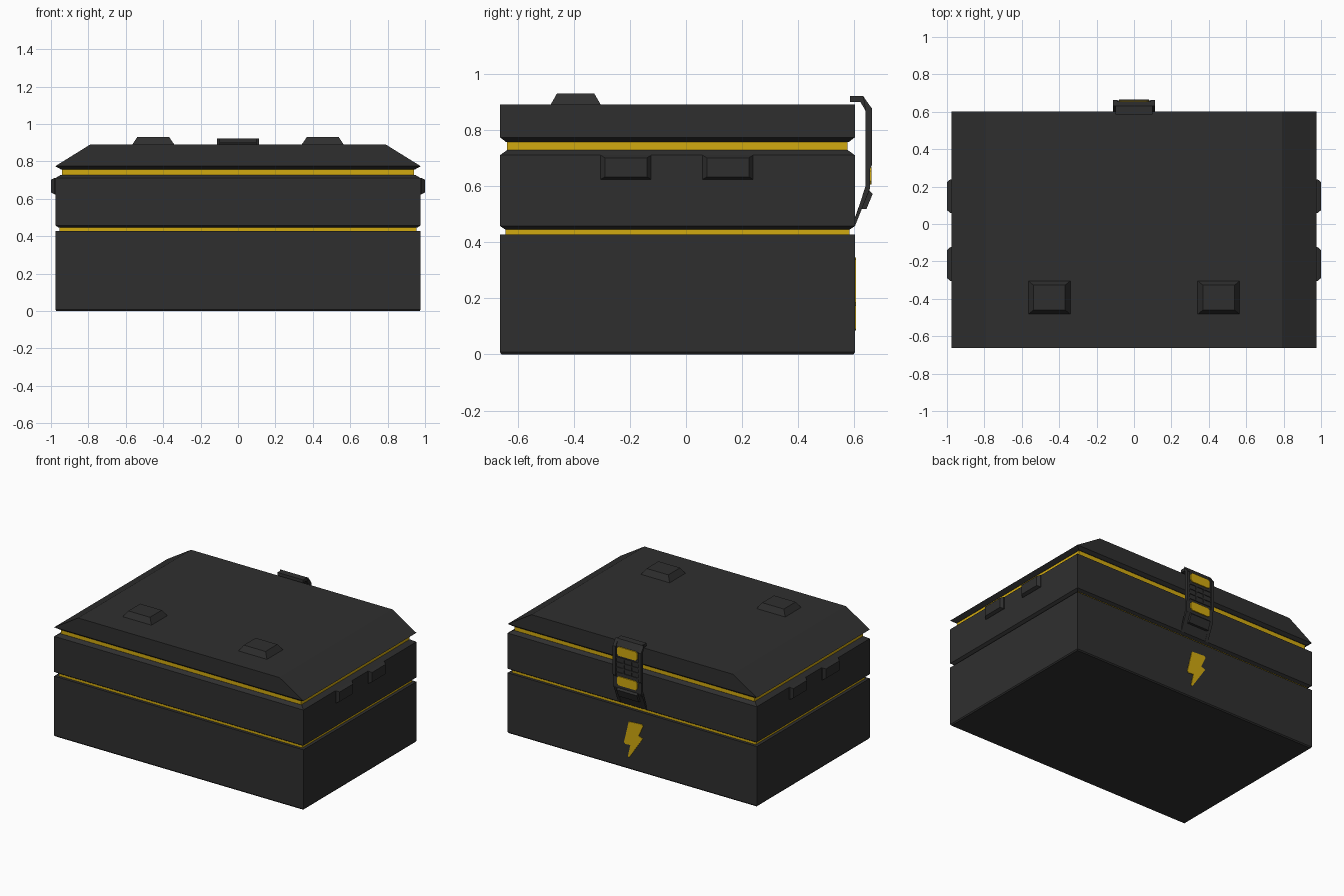
import bpy, bmesh

if "Cube" in bpy.data.objects:
    bpy.data.objects.remove(bpy.data.objects["Cube"])

def material(name, rgb):
    m = bpy.data.materials.new(name)
    m.diffuse_color = (*rgb, 1)
    m.use_nodes = True
    m.node_tree.nodes["Principled BSDF"].inputs["Base Color"].default_value = m.diffuse_color
    return m

DARK = material("charcoal", (0.028, 0.028, 0.028))
YELLOW = material("golden yellow", (0.64, 0.40, 0.005))

def finish(name, bm, mat):
    bmesh.ops.recalc_face_normals(bm, faces=bm.faces)
    mesh = bpy.data.meshes.new(name)
    bm.to_mesh(mesh)
    bm.free()
    mesh.materials.append(mat)
    ob = bpy.data.objects.new(name, mesh)
    bpy.context.collection.objects.link(ob)
    return ob

def loft(name, rings, mat):
    """Skin a list of equal-length point rings and cap both ends."""
    bm = bmesh.new()
    loops = [[bm.verts.new(p) for p in r] for r in rings]
    for a, b in zip(loops, loops[1:]):
        for i in range(len(a)):
            j = (i + 1) % len(a)
            bm.faces.new((a[i], a[j], b[j], b[i]))
    bm.faces.new(loops[0])
    bm.faces.new(loops[-1])
    return finish(name, bm, mat)

def rect(x0, x1, y0, y1, z):
    return [(x0, y0, z), (x1, y0, z), (x1, y1, z), (x0, y1, z)]

X, Y0, Y1 = 0.977, -0.663, 0.602

def tier(name, levels, mat):
    """Stack of case outlines given as (height, x inset, y inset)."""
    loft(name, [rect(-X + ix, X - ix, Y0 + iy, Y1 - iy, z)
                for z, ix, iy in levels], mat)

def extrude_x(name, profile, x0, x1, mat):
    return loft(name, [[(x, y, z) for y, z in profile] for x in (x0, x1)], mat)

def box(name, x0, x1, y0, y1, z0, z1, mat):
    return loft(name, [rect(x0, x1, y0, y1, z) for z in (z0, z1)], mat)

# Case tiers with yellow seals recessed between them
tier("lower_case", [(0, .006, .006), (.008, 0, 0), (.428, 0, 0)], DARK)
tier("lower_seal", [(.428, .022, .02), (.446, .022, .02)], YELLOW)
tier("middle_case", [(.446, .018, .018), (.458, 0, 0), (.71, 0, 0), (.728, .03, .025)], DARK)
tier("upper_seal", [(.728, .035, .026), (.757, .035, .026)], YELLOW)
tier("lid", [(.757, .03, .022), (.774, 0, 0), (.89, .187, 0)], DARK)

# Tapered blocks on the lid
for side, cx in (("left", -.453), ("right", .453)):
    loft(side + "_lid_block", [rect(cx - .113, cx + .113, -.483, -.303, .889),
                               rect(cx - .085, cx + .085, -.46, -.327, .93)], DARK)

# Tapered pads on both ends of the case
for side, s in (("left", -1), ("right", 1)):
    for label, cy in (("front", -.214), ("rear", .149)):
        rings = [[(s * x, cy + a * hy, .667 + b * hz)
                  for a, b in ((-1, -1), (1, -1), (1, 1), (-1, 1))]
                 for x, hy, hz in ((.97, .09, .043), (.982, .09, .043), (1.0, .075, .034))]
        loft(f"{side}_{label}_pad", rings, DARK)

# Rear latch: folded strap that hooks over the lid
outer = [(.585, .921), (.632, .921), (.654, .88), (.654, .585), (.602, .462)]
inner = [(.602, .488), (.640, .595), (.640, .868), (.622, .899), (.585, .899)]
extrude_x("latch_strap", outer + inner, -.10, .10, DARK)

# Raised rails along the strap edges
rail_profile = [(.63, .922), (.663, .876), (.663, .675), (.655, .66),
                (.655, .59), (.602, .457), (.602, .485), (.64, .60), (.64, .87)]
for side, s in (("left", -1), ("right", 1)):
    extrude_x(side + "_latch_rail", rail_profile, s * .088, s * .111, DARK)

# Yellow grips and ribbed panel between them
def grip(name, z0, z1, y):
    c = .014
    pts = [(-.08 + c, z0), (.08 - c, z0), (.08, z0 + c), (.08, z1 - c),
           (.08 - c, z1), (-.08 + c, z1), (-.08, z1 - c), (-.08, z0 + c)]
    loft(name, [[(x, yy, z) for x, z in pts] for yy in (.65, y)], YELLOW)

grip("upper_grip", .815, .878, .661)
grip("lower_grip", .605, .668, .661)
for i, z in enumerate((.685, .721, .757, .793)):
    box(f"latch_rib_{i + 1}", -.09, .09, .65, .659, z, z + .01, DARK)
for i, x in enumerate((-.03, .03)):
    box(f"latch_divider_{i + 1}", x - .005, x + .005, .65, .659, .685, .803, DARK)

# Pull plate on the sloping foot of the latch
foot = [(.65, .587), (.665, .572), (.643, .518), (.626, .518)]
extrude_x("latch_pull", foot, -.08, .08, DARK)

# Painted electric hazard mark on the back
bolt = [(.025, .338), (-.075, .345), (-.088, .335), (-.052, .257), (-.085, .245),
        (.022, .085), (.032, .09), (.012, .176), (.052, .172), (.062, .185)]
loft("electric_hazard_mark", [[(x, y, z) for x, z in bolt] for y in (.600, .606)], YELLOW)
